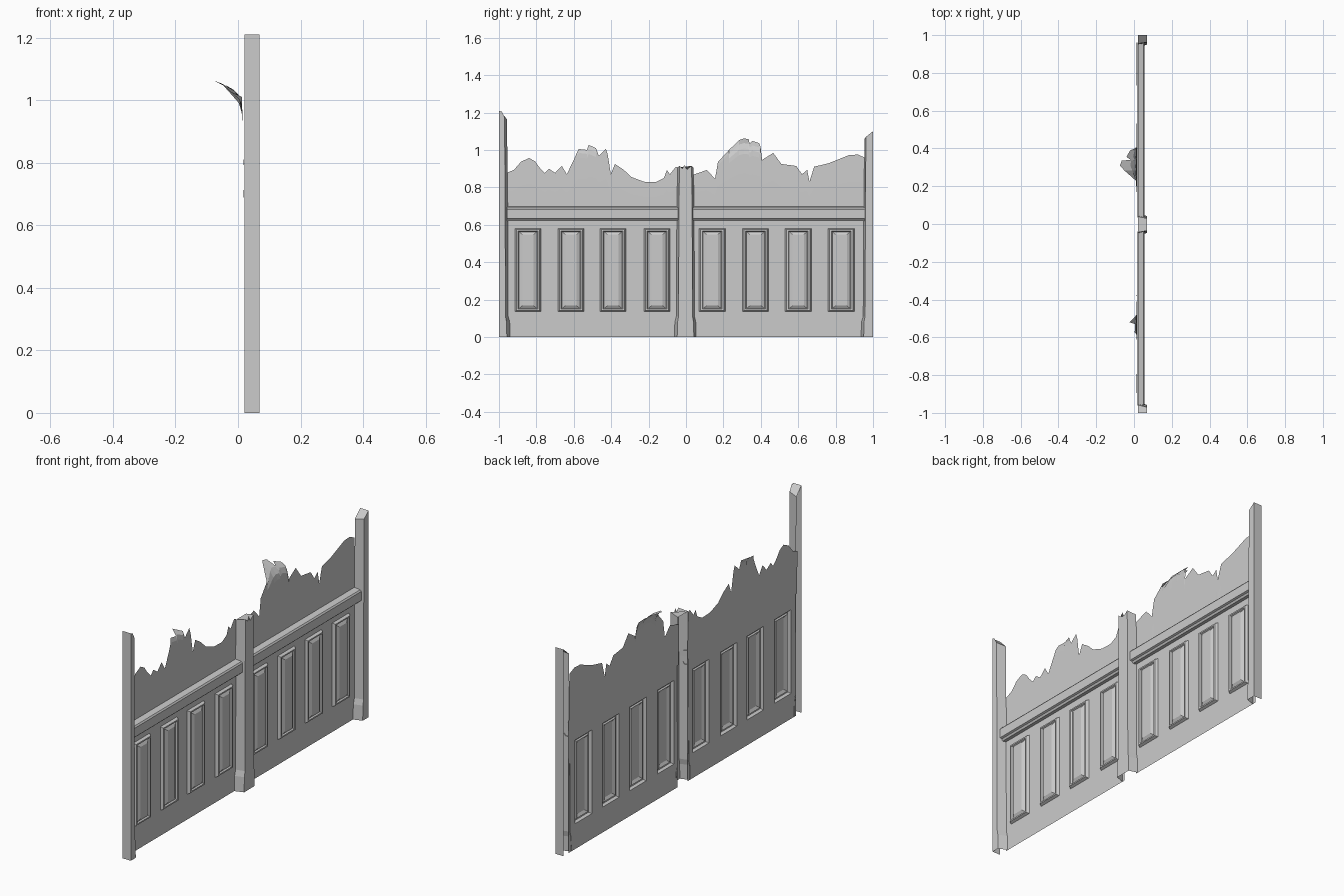
import bpy
from mathutils import Vector

if "Cube" in bpy.data.objects:
    bpy.data.objects.remove(bpy.data.objects["Cube"])

BACK, FRONT = 0.02, 0.069


def make(name, verts, faces):
    me = bpy.data.meshes.new(name)
    me.from_pydata(verts, [], faces)
    me.update()
    # open shells: make the decorated side (+x) the outside
    if sum((p.normal * p.area for p in me.polygons), Vector()).x < 0:
        me.flip_normals()
    ob = bpy.data.objects.new(name, me)
    bpy.context.collection.objects.link(ob)
    return ob


def loft(name, rows, cap=False):
    n = len(rows[0])
    verts = [p for r in rows for p in r]
    faces = [(j * n + i, j * n + i + 1, (j + 1) * n + i + 1, (j + 1) * n + i)
             for j in range(len(rows) - 1) for i in range(n - 1)]
    if cap:
        faces.append(tuple(range(len(verts) - n, len(verts)))[::-1])
    return make(name, verts, faces)


# Channel posts, open at the back, flared at the foot, broken at the top
def post(name, cols):
    """cols: (y, x, top z, outward flare)"""
    rows = [[(x, y + f * s, z) for y, x, t, f in cols]
            for z, s in ((0, 1.0), (0.08, 0.85), (0.11, 0.4), (0.66, 0.25))]
    rows.append([(x, y, t) for y, x, t, f in cols])
    loft(name, rows, cap=True)


post("left_end_post", [(-1, BACK, 1.21, 0), (-1, FRONT, 1.21, 0), (-0.985, FRONT, 1.205, 0),
                       (-0.97, FRONT, 1.175, 0.012), (-0.957, BACK, 1.165, 0.018)])
post("right_end_post", [(0.955, BACK, 1.06, -0.02), (0.962, FRONT, 1.07, -0.012),
                        (1, FRONT, 1.1, 0), (1, BACK, 1.1, 0)])
post("middle_post", [(-0.045, BACK, 0.905, -0.018), (-0.035, FRONT, 0.915, -0.012),
                     (-0.02, FRONT, 0.9, 0), (-0.008, FRONT, 0.92, 0), (0.005, FRONT, 0.895, 0),
                     (0.03, FRONT, 0.915, 0.012), (0.04, BACK, 0.905, 0.015)])

PANEL_Z = (0.135, 0.58)
PANEL_W = 0.14
SIDES = {
    "left": (-0.955, -0.045, (-0.845, -0.615, -0.39, -0.155)),
    "right": (0.04, 0.955, (0.14, 0.372, 0.6, 0.83)),
}
# Panel moulding: (inset, x), raised rim around a raised field
MOULD = [(0, 0.022), (0.008, 0.036), (0.017, 0.036), (0.022, 0.029), (0.04, 0.038)]
# Dado rail section: (x, z)
RAIL = [(0.02, 0.697), (0.05, 0.69), (0.056, 0.682), (0.056, 0.634),
        (0.046, 0.63), (0.04, 0.62), (0.022, 0.62)]

for side, (y0, y1, centres) in SIDES.items():
    # Lower wall with an opening for each panel
    ys = [y0] + [c + s * PANEL_W / 2 for c in centres for s in (-1, 1)] + [y1]
    zs = [0, *PANEL_Z, 0.65]
    verts = [(0.022, y, z) for z in zs for y in ys]
    n = len(ys)
    faces = [(j * n + i, j * n + i + 1, (j + 1) * n + i + 1, (j + 1) * n + i)
             for j in range(3) for i in range(n - 1) if not (j == 1 and i % 2)]
    make(side + "_lower_wall", verts, faces)

    # Moulded panels
    for k, c in enumerate(centres):
        rows = []
        for d, x in MOULD:
            a, b = c - PANEL_W / 2 + d, c + PANEL_W / 2 - d
            lo, hi = PANEL_Z[0] + d * 0.8, PANEL_Z[1] - d * 0.8
            ring = [(x, a, lo), (x, b, lo), (x, b, hi), (x, a, hi)]
            rows.append(ring + ring[:1])
        loft(f"{side}_panel_{k + 1}", rows, cap=True)

    # Dado rail
    loft(side + "_rail", [[(x, y, z) for x, z in RAIL] for y in (y0 - 0.003, y1 + 0.003)])

# Torn wallpaper outlines: (y, z)
TORN = {
    "left": [(-.96, .877), (-.92, .893), (-.883, .936), (-.84, .957), (-.808, .94), (-.782, .904),
             (-.755, .877), (-.733, .9), (-.70, .877), (-.664, .914), (-.637, .87), (-.6, .947),
             (-.584, .984), (-.573, 1.005), (-.53, 1.0), (-.52, 1.027), (-.482, 1.01),
             (-.466, .968), (-.428, 1.005), (-.418, .973), (-.402, .87), (-.38, .925),
             (-.332, .893), (-.294, .856), (-.225, .83), (-.16, .828), (-.118, .85),
             (-.102, .893), (-.086, .87), (-.054, .91), (-.04, .905)],
    "right": [(.035, .866), (.112, .893), (.155, .845), (.171, .936), (.23, 1.0), (.284, 1.053),
              (.31, 1.061), (.335, 1.058), (.34, 1.035), (.355, 1.048), (.39, 1.037), (.398, 1.02),
              (.407, .947), (.466, .984), (.51, .925), (.59, .914), (.62, .87), (.648, .893),
              (.66, .83), (.685, .91), (.766, .93), (.873, .973), (.92, .975), (.96, .957)],
}
# curl: y range and strength of the peeling piece
CURL = {"left": (-.6, -.5, .15), "right": (.2, .4, .083)}

for side, outline in TORN.items():
    c0, c1, amp = CURL[side]

    def depth(y, z):
        x = 0.019 - 0.02 * max(0, z - 0.7)
        if c0 <= y <= c1:
            x -= amp * max(0, (z - 0.95) / 0.11) ** 4
        return x

    rows = []
    for f in (0, 0.55, 0.7, 0.8, 0.87, 0.94, 1):
        row = []
        for y, top in outline:
            z = 0.65 + f * (top - 0.65)
            row.append((depth(y, z), y, z))
        rows.append(row)
    loft(side + "_torn_upper_wall", rows)
